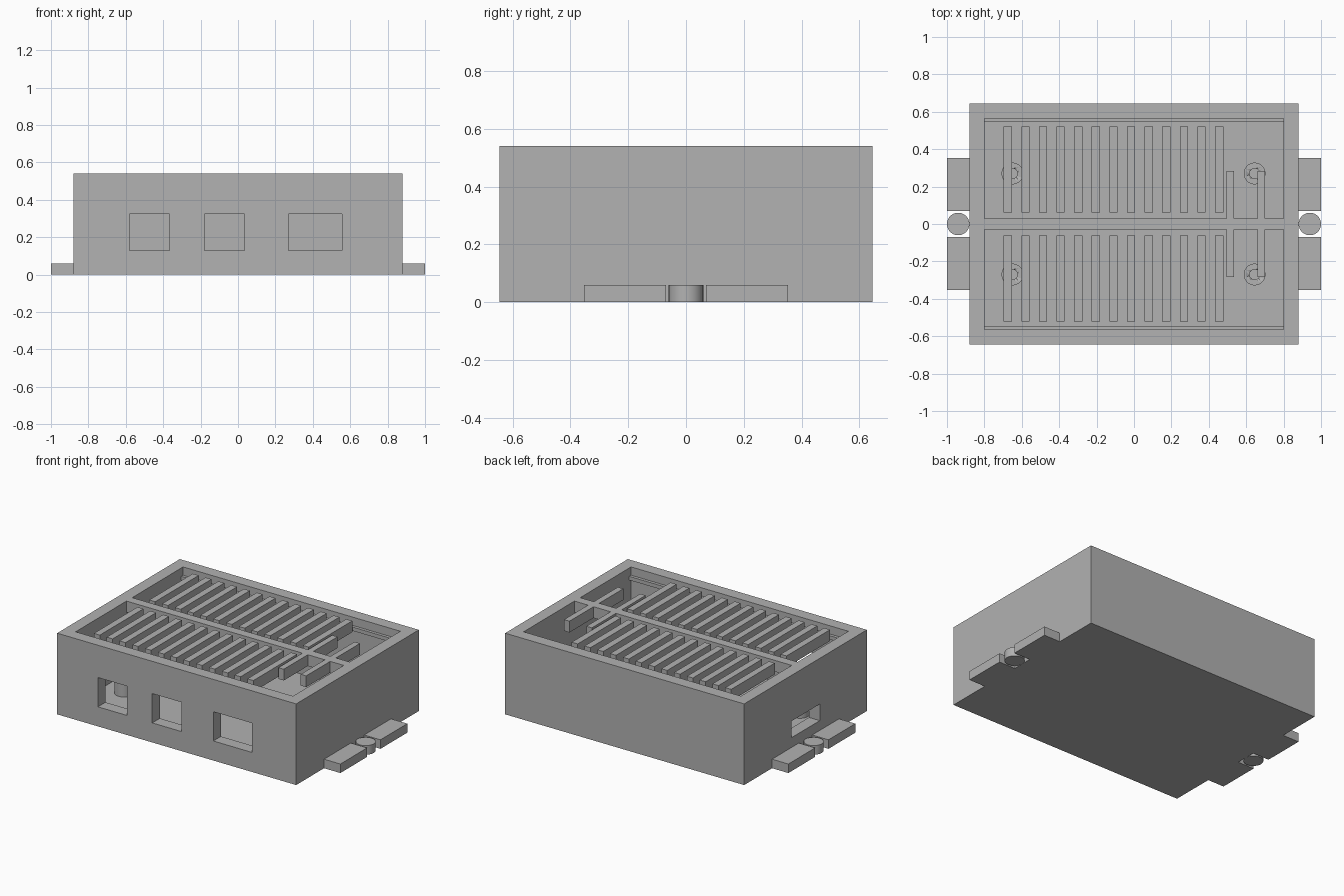
import bpy

cube = bpy.data.objects.get("Cube")
if cube:
    bpy.data.objects.remove(cube, do_unlink=True)

grey = bpy.data.materials.new("plain_grey")
grey.use_nodes = True
grey.diffuse_color = (0.445, 0.445, 0.445, 1)
grey.node_tree.nodes["Principled BSDF"].inputs["Base Color"].default_value = grey.diffuse_color


def box(name, x, y, z):
    """Box from (low, high) ranges on each axis."""
    bpy.ops.mesh.primitive_cube_add(size=1)
    ob = bpy.context.object
    ob.name = name
    for v in ob.data.vertices:
        v.co = [(r[0] + r[1]) / 2 + c * (r[1] - r[0]) for r, c in zip((x, y, z), v.co)]
    ob.data.materials.append(grey)
    return ob


def cylinder(name, x, y, radius, z):
    bpy.ops.mesh.primitive_cylinder_add(vertices=48, radius=radius, depth=z[1] - z[0],
                                        location=(x, y, sum(z) / 2))
    ob = bpy.context.object
    ob.name = name
    ob.data.materials.append(grey)
    bpy.ops.object.shade_smooth_by_angle()
    return ob


def cut(ob, cutter):
    """Subtract the cutter, then remove it."""
    cutter.hide_render = True
    mod = ob.modifiers.new("cut", "BOOLEAN")
    mod.operation, mod.solver, mod.object = "DIFFERENCE", "EXACT", cutter
    bpy.context.view_layer.objects.active = ob
    bpy.ops.object.modifier_apply(modifier=mod.name)
    bpy.data.objects.remove(cutter, do_unlink=True)


HX, HY, TOP = 0.88, 0.645, 0.54
IX, IY, FLOOR = 0.80, 0.565, 0.06
GRATE = (0.465, TOP)

# Open case with port openings
case = box("case", (-HX, HX), (-HY, HY), (0, TOP))
cut(case, box("cavity_cutter", (-IX, IX), (-IY, IY), (FLOOR, 1)))
for x in ((-0.58, -0.365), (-0.18, 0.035), (0.27, 0.555)):
    cut(case, box("port_cutter", x, (-0.7, -0.5), (0.13, 0.325)))
cut(case, box("side_port_cutter", (-1, -0.7), (-0.15, 0.15), (0.125, 0.235)))

# Centre bar and slatted grate
box("centre_bar", (-IX, IX), (-0.03, 0.03), GRATE)
for s in (-1, 1):
    for i in range(13):
        x = -0.675 + i * 0.0942
        box("grate_slat", (x - 0.022, x + 0.022), sorted((s * 0.062, s * 0.52)), GRATE)

    # Cross arms on the bar
    for x in (0.515, 0.68):
        box("cross_arm", (x - 0.02, x + 0.02), sorted((s * 0.03, s * 0.283)), GRATE)

    # Lip along the inner wall
    box("inner_lip", (-IX, IX), sorted((s * 0.545, s * IY)), (0.46, 0.485))

    # Hollow mounting posts
    for x in (-0.65, 0.645):
        post = cylinder("mounting_post", x, s * 0.27, 0.058, (FLOOR, 0.15))
        cut(post, cylinder("hole_cutter", x, s * 0.27, 0.027, (FLOOR + 0.01, 0.3)))

    # Side tabs with a round peg between them
    for t in (-1, 1):
        box("side_tab", sorted((s * HX, s)), sorted((t * 0.07, t * 0.352)), (0, 0.06))
    cylinder("side_peg", s * 0.94, 0, 0.06, (0, 0.06))
